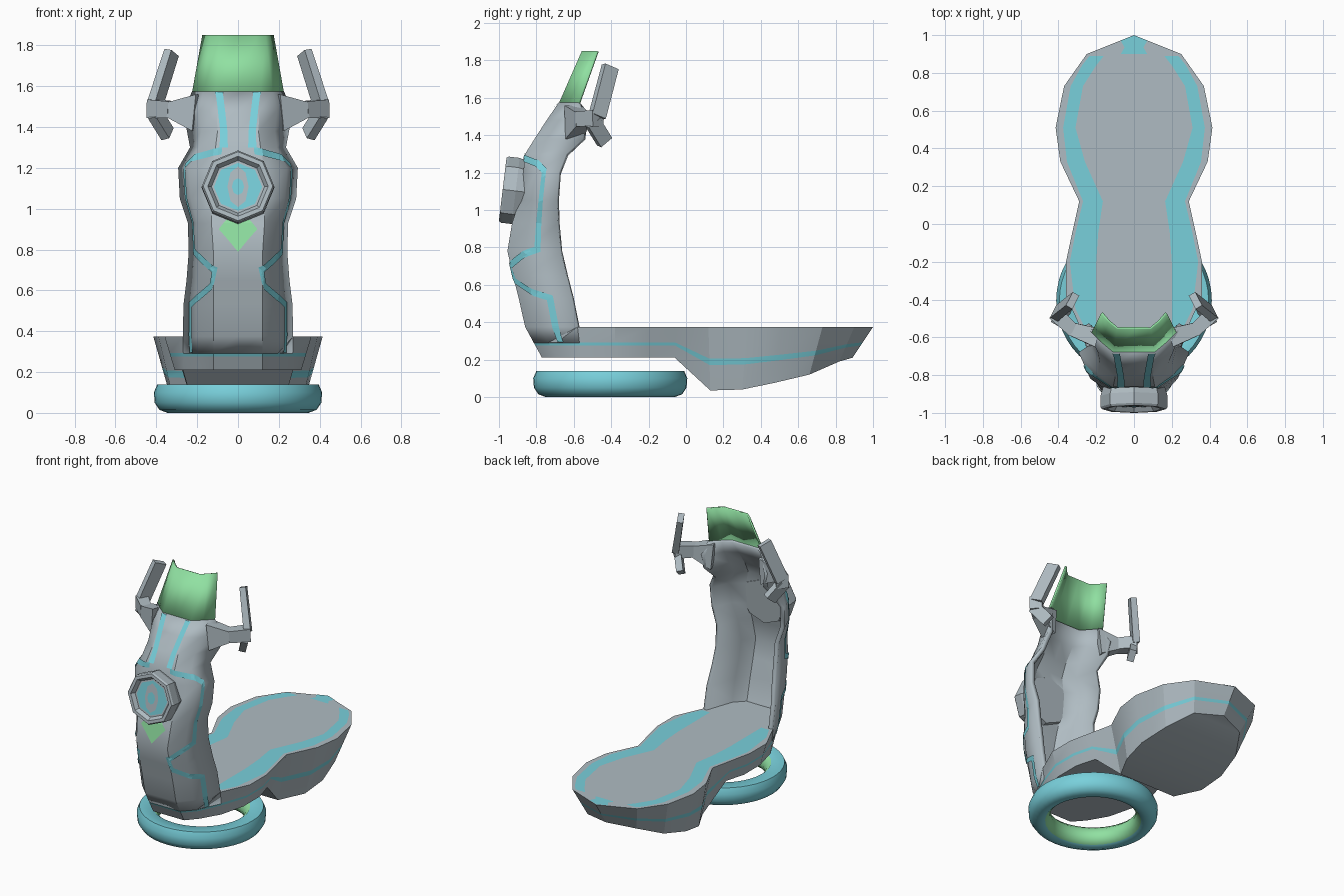
import bpy, bmesh, math
from mathutils import Vector as V

if "Cube" in bpy.data.objects:
    bpy.data.objects.remove(bpy.data.objects["Cube"])


def mat(name, c):
    m = bpy.data.materials.new(name)
    m.diffuse_color = (*c, 1)
    m.use_nodes = True
    m.node_tree.nodes["Principled BSDF"].inputs["Base Color"].default_value = m.diffuse_color
    return m


GREY = mat("blue grey", (0.43, 0.50, 0.54))
CYAN = mat("cyan", (0.19, 0.63, 0.71))
GREEN = mat("light green", (0.28, 0.75, 0.36))


def make(name, verts, faces, mats, idx=None, smooth=None, fix=False, solid=0):
    me = bpy.data.meshes.new(name)
    me.from_pydata([tuple(v) for v in verts], [], faces)
    for m in mats:
        me.materials.append(m)
    if idx:
        me.polygons.foreach_set("material_index", idx)
    if fix:
        bm = bmesh.new()
        bm.from_mesh(me)
        bmesh.ops.recalc_face_normals(bm, faces=bm.faces)
        bm.to_mesh(me)
        bm.free()
    ob = bpy.data.objects.new(name, me)
    bpy.context.collection.objects.link(ob)
    if solid:
        mod = ob.modifiers.new("thickness", "SOLIDIFY")
        mod.thickness, mod.offset = solid, -1
    if smooth:
        bpy.ops.object.select_all(action="DESELECT")
        ob.select_set(True)
        bpy.context.view_layer.objects.active = ob
        bpy.ops.object.shade_smooth_by_angle(angle=math.radians(smooth))
    return ob


def grid_faces(rows, n, closed=False):
    return [(r * n + i, r * n + (i + 1) % n, (r + 1) * n + (i + 1) % n, (r + 1) * n + i)
            for r in range(rows - 1) for i in range(n if closed else n - 1)]


# hover ring: lathed rounded profile, green on the inner wall
prof = [(.345, 0), (.385, .015), (.408, .05), (.412, .1), (.395, .14), (.31, .14),
        (.28, .11), (.27, .07), (.28, .035), (.305, .01)]
N, K = 48, len(prof)
vs = [(r * math.cos(a), -.405 + r * math.sin(a), z)
      for a in (2 * math.pi * i / N for i in range(N)) for r, z in prof]
fs = [(i * K + j, ((i + 1) % N) * K + j, ((i + 1) % N) * K + (j + 1) % K, i * K + (j + 1) % K)
      for i in range(N) for j in range(K)]
make("hover_ring", vs, fs, [CYAN, GREEN], [int(5 <= j <= 8) for i in range(N) for j in range(K)],
     smooth=50, fix=True)

# deck: stations of (top x, top y, bottom x, bottom y, bottom z), tail to front
TOP = .375
st = [(0, 1, 0, .89, .21), (.25, .9, .19, .82, .19), (.37, .73, .29, .66, .12),
      (.415, .51, .33, .47, .075), (.39, .33, .31, .3, .04), (.29, .12, .22, .13, .035),
      (.33, -.06, .27, -.06, .21), (.36, -.2, .31, -.2, .21), (.36, -.38, .31, -.38, .21),
      (.27, -.58, .265, -.56, .21), (.2, -.78, .19, -.69, .21), (.12, -.86, .12, -.77, .21)]
loop = st + [(-a, b, -c, d, e) for a, b, c, d, e in reversed(st[1:])]
n = len(loop)
vs = [(a + (c - a) * t, b + (d - b) * t, TOP + (e - TOP) * t)
      for t in (0, .5, .6, 1) for a, b, c, d, e in loop]
fs = grid_faces(4, n, True)
idx = [int(n <= k < 2 * n) for k in range(3 * n)]
fs.append(tuple(range(n)))
o = 3 * n
fs.append((o, o + 1, o + n - 1))
fs += [(o + i, o + i + 1, o + n - i - 1, o + n - i) for i in range(1, len(st) - 1)]
make("deck", vs, fs, [GREY, CYAN], idx + [0] * (len(fs) - 3 * n), smooth=20, fix=True)

# painted bands on the deck top: (y, inner x, outer x)
band = [(-.55, .2, .26), (-.45, .2, .31), (-.2, .2, .34), (-.05, .19, .31), (.12, .165, .27),
        (.33, .26, .355), (.51, .31, .375), (.73, .27, .335), (.84, .2, .275), (.89, .16, .235)]
for side, tag in ((1, "right"), (-1, "left")):
    vs = [(side * x, y, TOP + .003) for y, a, b in band for x in (a, b)]
    make("deck_band_" + tag, vs, grid_faces(len(band), 2), [CYAN], fix=True)
vs = [(s * x, y, TOP + .003) for x, y in ((.07, .9), (.05, .935), (.07, .97), (.001, .998)) for s in (-1, 1)]
make("deck_tail_mark", vs, grid_faces(4, 2), [CYAN])

# front column: rows of (z, front y, xa, xb, y at xb, edge x, edge y)
rows = [(.29, -.814, .12, .195, -.734, .268, -.57), (.375, -.86, .12, .2, -.78, .27, -.58),
        (.53, -.895, .12, .2, -.81, .267, -.61), (.65, -.925, .12, .195, -.84, .252, -.64),
        (.78, -.955, .12, .19, -.86, .242, -.67), (.93, -.93, .13, .2, -.84, .245, -.685),
        (1.05, -.89, .13, .23, -.82, .285, -.69), (1.2, -.87, .13, .24, -.8, .293, -.68),
        (1.3, -.86, .11, .19, -.79, .235, -.64), (1.38, -.81, .1, .18, -.74, .25, -.55),
        (1.48, -.745, .105, .19, -.68, .265, -.54), (1.575, -.68, .11, .17, -.63, .225, -.575)]


def half(r):
    z, yf, xa, xb, yb, xc, yc = r
    return [V((0, yf, z)), V((xa, yf, z)), V((xb, yb, z)), V((xc, yc, z))]


def shell(name, rws, m, thick):
    vs = []
    for r in rws:
        h = half(r)
        vs += [V((-p.x, p.y, p.z)) for p in h[:0:-1]] + h
    make(name, vs, grid_faces(len(rws), 7), [m], smooth=35, solid=thick)


shell("front_column", rows, GREY, .03)
shell("windshield", [(1.57, -.68, .11, .17, -.63, .225, -.575),
                     (1.85, -.557, .09, .135, -.52, .175, -.475)], GREEN, .012)


# point on the column surface, u = 0 centre front .. 3 rear edge
def surf(u, z, off=.006):
    i = max(k for k in range(len(rows) - 1) if rows[k][0] <= z or k == 0)
    t = (z - rows[i][0]) / (rows[i + 1][0] - rows[i][0])
    h = [a.lerp(b, t) for a, b in zip(half(rows[i]), half(rows[i + 1]))]
    j = min(int(u), 2)
    d = h[j + 1] - h[j]
    return h[j] + d * (u - j) + V((-d.y * -1, -d.x, 0)).normalized() * off


def decal(name, left, right, m, sub=8):
    vs = []
    for k in range(len(left) - 1):
        for s in range(sub + (k == len(left) - 2)):
            t = s / sub
            a = V(left[k]).lerp(V(left[k + 1]), t)
            b = V(right[k]).lerp(V(right[k + 1]), t)
            vs += [surf(*a.lerp(b, q / 4)) for q in range(5)]
    for side, tag in ((1, "_right"), (-1, "_left")):
        make(name + tag, [(side * v.x, v.y, v.z) for v in vs],
             [f if side < 0 else f[::-1] for f in grid_faces(len(vs) // 5, 5)], [m], fix=False)


def ribbon(path, w):
    # offset both ways with mitred corners, u scaled to real length
    p = [V((u * .2, z)) for u, z in path]
    out = [[], []]
    for i, c in enumerate(p):
        d1 = (c - p[max(i - 1, 0)]).normalized() if i else (p[1] - c).normalized()
        d2 = (p[i + 1] - c).normalized() if i < len(p) - 1 else d1
        nn = V((-(d1 + d2).y, (d1 + d2).x)).normalized()
        k = w / 2 / max(.5, nn.dot(V((-d1.y, d1.x))))
        for o, s in zip(out, (1, -1)):
            q = c + nn * k * s
            o.append((max(0, q.x / .2), q.y))
    return out


# painted stripes, top panel borders and green chin mark
decal("column_stripe", *ribbon([(2.4, .295), (2.42, .38), (2.42, .53), (1.1, .62), (.95, .7),
                                (2.35, .79), (2.35, .95), (2.35, 1.21), (2, 1.25), (.7, 1.285)], .036), CYAN)
decal("panel_border", [(.45, 1.3), (.68, 1.572)], [(.82, 1.3), (1, 1.572)], CYAN, 12)
decal("chin_mark", [(0, .79), (0, .9), (0, .96)], [(.01, .79), (.74, .9), (.35, .96)], GREEN)

# headlight: eight-sided housing tilted slightly upward
ax = V((0, -1, .12)).normalized()
up = V((0, .12, 1)).normalized()


def disc(rx, rz, d):
    return [V((0, -.98, 1.11)) - ax * d + V((1, 0, 0)) * rx * math.cos(a) + up * rz * math.sin(a)
            for a in (math.pi * i / 4 for i in range(8))]


prof = [(.16, .13), (.178, .07), (.178, .012), (.17, 0), (.148, 0), (.13, .025), (.118, .025)]
vs = [v for r, d in prof for v in disc(r, r, d)]
fs = grid_faces(len(prof), 8, True) + [tuple(range(48, 56)), tuple(range(7, -1, -1))]
make("headlight", vs, fs, [GREY, CYAN], [0] * 48 + [1, 0], fix=True)
make("lens_ring", disc(.052, .1, .021), [tuple(range(8))], [GREY])
make("lens_core", disc(.03, .042, .017), [tuple(range(8))], [CYAN])


# handlebars: tapered square beams, mirrored
def beam(name, p, q, s1, s2):
    p, q = V(p), V(q)
    d = (q - p).normalized()
    for side, tag in ((1, "_right"), (-1, "_left")):
        vs = []
        for c, (w, h), wd, hd in ((p, s1, *axes(d)), (q, s2, *axes(d))):
            vs += [c + wd * w / 2 * a + hd * h / 2 * b for a, b in ((-1, -1), (1, -1), (1, 1), (-1, 1))]
        make(name + tag, [(side * v.x, v.y, v.z) for v in vs],
             grid_faces(2, 4, True) + [(3, 2, 1, 0), (4, 5, 6, 7)], [GREY], fix=True)


def axes(d):
    if abs(d.z) > .6:  # grips: wide side turned in plan
        wd = V((-.5, .85, 0))
        wd = (wd - d * wd.dot(d)).normalized()
    else:
        wd = d.cross(V((0, 0, 1))).normalized()
    return wd, wd.cross(d).normalized()


beam("handle_mount", (.2, -.6, 1.47), (.335, -.555, 1.485), (.1, .18), (.07, .075))
beam("handle_bracket", (.32, -.565, 1.485), (.42, -.47, 1.49), (.07, .08), (.08, .09))
beam("upper_grip", (.41, -.475, 1.5), (.325, -.405, 1.765), (.085, .045), (.085, .04))
beam("lower_grip", (.41, -.5, 1.47), (.345, -.435, 1.365), (.08, .045), (.08, .045))
